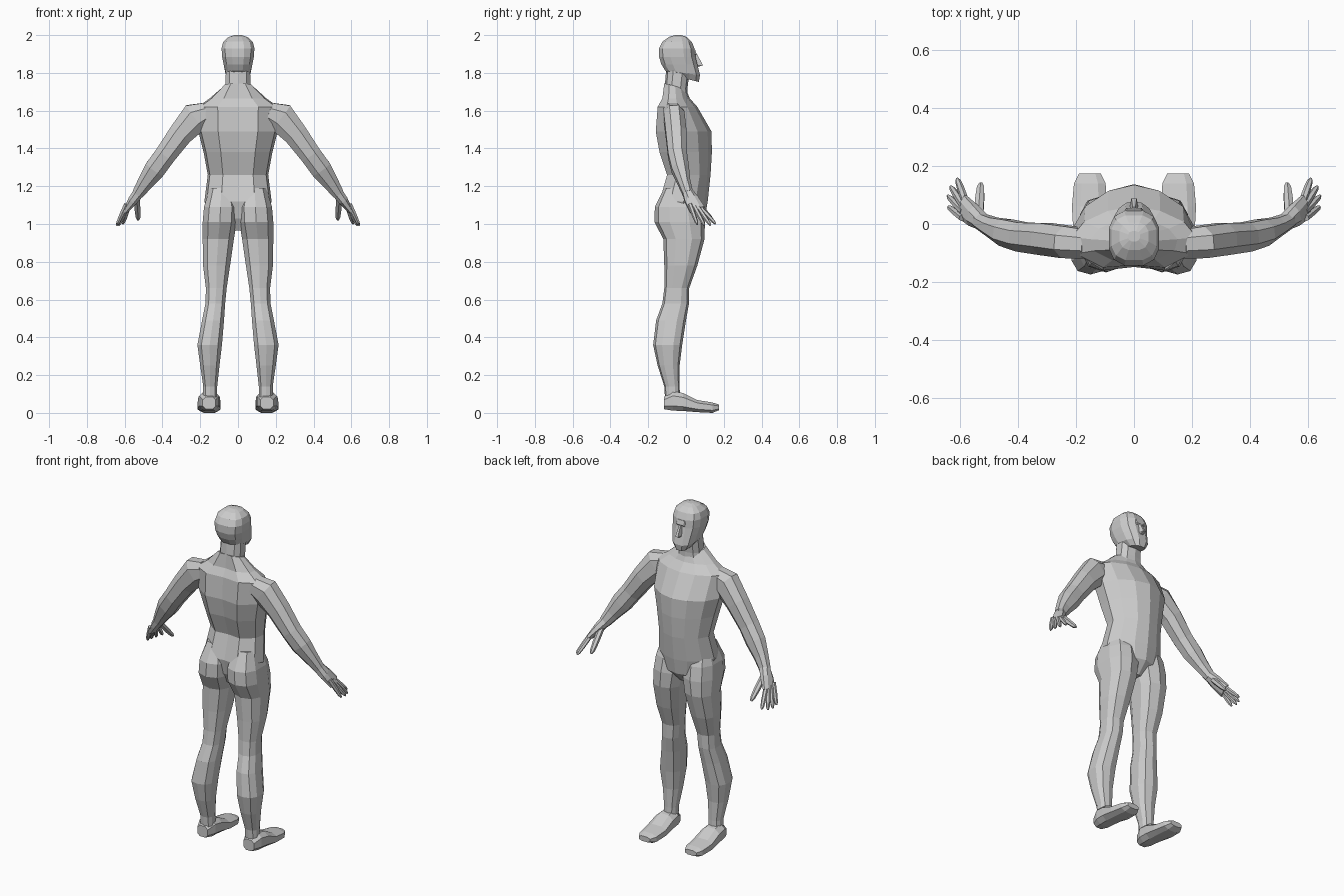
import bpy, bmesh, math
from mathutils import Vector

skin = bpy.data.materials.new("plain grey")
skin.diffuse_color = (0.6, 0.6, 0.6, 1)


def loft(name, rings, mirror=False):
    """Skin a list of point rings, cap both ends, optionally mirror across x."""
    bm = bmesh.new()
    loops = [[bm.verts.new(p) for p in r] for r in rings]
    n = len(loops[0])
    for a, b in zip(loops, loops[1:]):
        for i in range(n):
            j = (i + 1) % n
            bm.faces.new((a[i], a[j], b[j], b[i]))
    bm.faces.new(loops[0])
    bm.faces.new(loops[-1])
    bmesh.ops.recalc_face_normals(bm, faces=bm.faces)
    me = bpy.data.meshes.new(name)
    bm.to_mesh(me)
    bm.free()
    me.materials.append(skin)
    ob = bpy.data.objects.new(name, me)
    bpy.context.collection.objects.link(ob)
    if mirror:
        ob.modifiers.new("mirror", 'MIRROR')
    return ob


def oval(n, power=0.8, turn=0.5):
    """Unit rounded-square outline with n sides."""
    pts = []
    for i in range(n):
        a = 2 * math.pi * (i + turn) / n
        c, s = math.cos(a), math.sin(a)
        pts.append((math.copysign(abs(c) ** power, c), math.copysign(abs(s) ** power, s)))
    mx = max(abs(p[0]) for p in pts)
    my = max(abs(p[1]) for p in pts)
    return [(x / mx, y / my) for x, y in pts]


def level(shape, z, x0, x1, y0, y1, tilt=0):
    """Horizontal ring filling the box x0..x1, y0..y1; tilt raises the +y side."""
    return [((x0 + x1) / 2 + u * (x1 - x0) / 2,
             (y0 + y1) / 2 + v * (y1 - y0) / 2, z + tilt * v) for u, v in shape]


def tube(name, path, n=8, mirror=True):
    """Limb along a path of (centre, half thickness, half width)."""
    pts = [Vector(p[0]) for p in path]
    rings = []
    for i, (c, ru, rv) in enumerate(path):
        d = (pts[min(i + 1, len(pts) - 1)] - pts[max(i - 1, 0)]).normalized()
        u = d.cross(Vector((0, 1, 0))).normalized()
        v = u.cross(d)
        rings.append([pts[i] + u * (a * ru) + v * (b * rv) for a, b in oval(n, 0.9)])
    return loft(name, rings, mirror)


# Torso: ridged chest in front (+y), broad flat back
half = [(0.42, 0.86), (0.8, 0.5), (1, 0), (0.93, -0.55), (0.5, -1)]
body = [(0, 1)] + half + [(0, -0.92)] + [(-x, y) for x, y in reversed(half)]
loft("torso", [level(body, z, -w, w, b, f, t) for z, w, b, f, t in [
    (0.965, 0.06, -0.08, 0.04, 0),
    (1.03, 0.15, -0.12, 0.1, 0),
    (1.12, 0.178, -0.14, 0.115, 0),
    (1.26, 0.16, -0.1, 0.13, 0),
    (1.38, 0.182, -0.14, 0.137, 0),
    (1.49, 0.21, -0.16, 0.135, 0),
    (1.62, 0.215, -0.15, 0.06, 0),
    (1.665, 0.15, -0.125, 0.02, 0),
    (1.73, 0.075, -0.115, 0.0, -0.015)]])

# Neck
loft("neck", [level(oval(10), z, -w, w, b, f) for z, w, b, f in [
    (1.62, 0.085, -0.12, 0.01), (1.72, 0.067, -0.113, 0.008),
    (1.82, 0.064, -0.105, 0.02)]])

# Head
loft("head", [level(oval(12, 0.75), z, -w, w, b, f, t) for z, w, b, f, t in [
    (1.77, 0.042, -0.08, 0.068, -0.018),
    (1.80, 0.066, -0.11, 0.074, -0.012),
    (1.845, 0.076, -0.13, 0.06, 0),
    (1.885, 0.084, -0.143, 0.05, 0),
    (1.93, 0.087, -0.143, 0.045, 0),
    (1.965, 0.078, -0.125, 0.03, 0),
    (1.99, 0.05, -0.09, 0.005, 0),
    (2.0, 0.02, -0.06, -0.025, 0)]])

# Nose and brow
wedge = [(-1, -1), (1, -1), (0.4, 1), (-0.4, 1)]
loft("nose", [level(wedge, z, -w, w, 0.02, f) for z, w, f in [
    (1.832, 0.02, 0.066), (1.84, 0.022, 0.09), (1.90, 0.012, 0.058)]])
loft("brow", [level(wedge, z, -w, w, 0.0, f) for z, w, f in [
    (1.893, 0.06, 0.05), (1.90, 0.064, 0.056), (1.925, 0.06, 0.048)]])

# Legs, from buttock down to ankle
loft("leg", [level(oval(10), *r) for r in [
    (1.19, 0.03, 0.15, -0.115, 0.04),
    (1.09, 0.004, 0.18, -0.165, 0.085),
    (1.01, 0.006, 0.187, -0.167, 0.1),
    (0.92, 0.022, 0.187, -0.12, 0.098),
    (0.78, 0.042, 0.185, -0.115, 0.06),
    (0.66, 0.06, 0.17, -0.115, 0.017),
    (0.58, 0.068, 0.172, -0.125, 0.016),
    (0.49, 0.074, 0.19, -0.158, 0.0),
    (0.36, 0.085, 0.215, -0.174, -0.02),
    (0.25, 0.098, 0.2, -0.15, -0.034),
    (0.14, 0.11, 0.184, -0.115, -0.034),
    (0.06, 0.11, 0.186, -0.11, -0.03)]], True)

# Feet, lofted from heel to toe
loft("foot", [[((a + b) / 2 + u * (b - a) / 2, y, (lo + hi) / 2 + v * (hi - lo) / 2)
               for u, v in oval(8, 0.75)] for y, a, b, lo, hi in [
    (-0.117, 0.118, 0.187, 0.02, 0.085),
    (-0.07, 0.1, 0.205, 0.012, 0.115),
    (-0.015, 0.096, 0.21, 0.01, 0.105),
    (0.06, 0.092, 0.214, 0.004, 0.068),
    (0.14, 0.098, 0.207, 0.0, 0.055),
    (0.174, 0.115, 0.19, 0.014, 0.044)]], True)

# Arms, shoulder to wrist
tube("arm", [
    ((0.16, -0.07, 1.59), 0.055, 0.05),
    ((0.225, -0.063, 1.565), 0.08, 0.055),
    ((0.305, -0.052, 1.475), 0.064, 0.055),
    ((0.385, -0.045, 1.365), 0.056, 0.05),
    ((0.44, -0.03, 1.29), 0.056, 0.046),
    ((0.49, -0.01, 1.22), 0.042, 0.033),
    ((0.53, 0.01, 1.16), 0.031, 0.027)])

# Palm, fingers and thumb
tube("palm", [
    ((0.523, 0.007, 1.17), 0.03, 0.027),
    ((0.553, 0.028, 1.13), 0.026, 0.037),
    ((0.592, 0.06, 1.075), 0.014, 0.042)])
for k, (base, tip) in enumerate([
        ((0.598, 0.026, 1.09), (0.64, 0.06, 0.997)),
        ((0.596, 0.05, 1.08), (0.642, 0.098, 0.992)),
        ((0.594, 0.072, 1.075), (0.632, 0.13, 0.992)),
        ((0.586, 0.09, 1.072), (0.61, 0.157, 1.0)),
        ((0.535, 0.045, 1.12), (0.528, 0.14, 1.022))]):
    a, b = Vector(base), Vector(tip)
    r = 0.012 if k < 4 else 0.016
    tube("finger_%d" % (k + 1) if k < 4 else "thumb", [
        (a + (a - b) * 0.15, r, r), (a.lerp(b, 0.5), r * 0.95, r * 0.95),
        (a.lerp(b, 0.85), r * 0.75, r * 0.75), (b, r * 0.35, r * 0.35)], 6)
